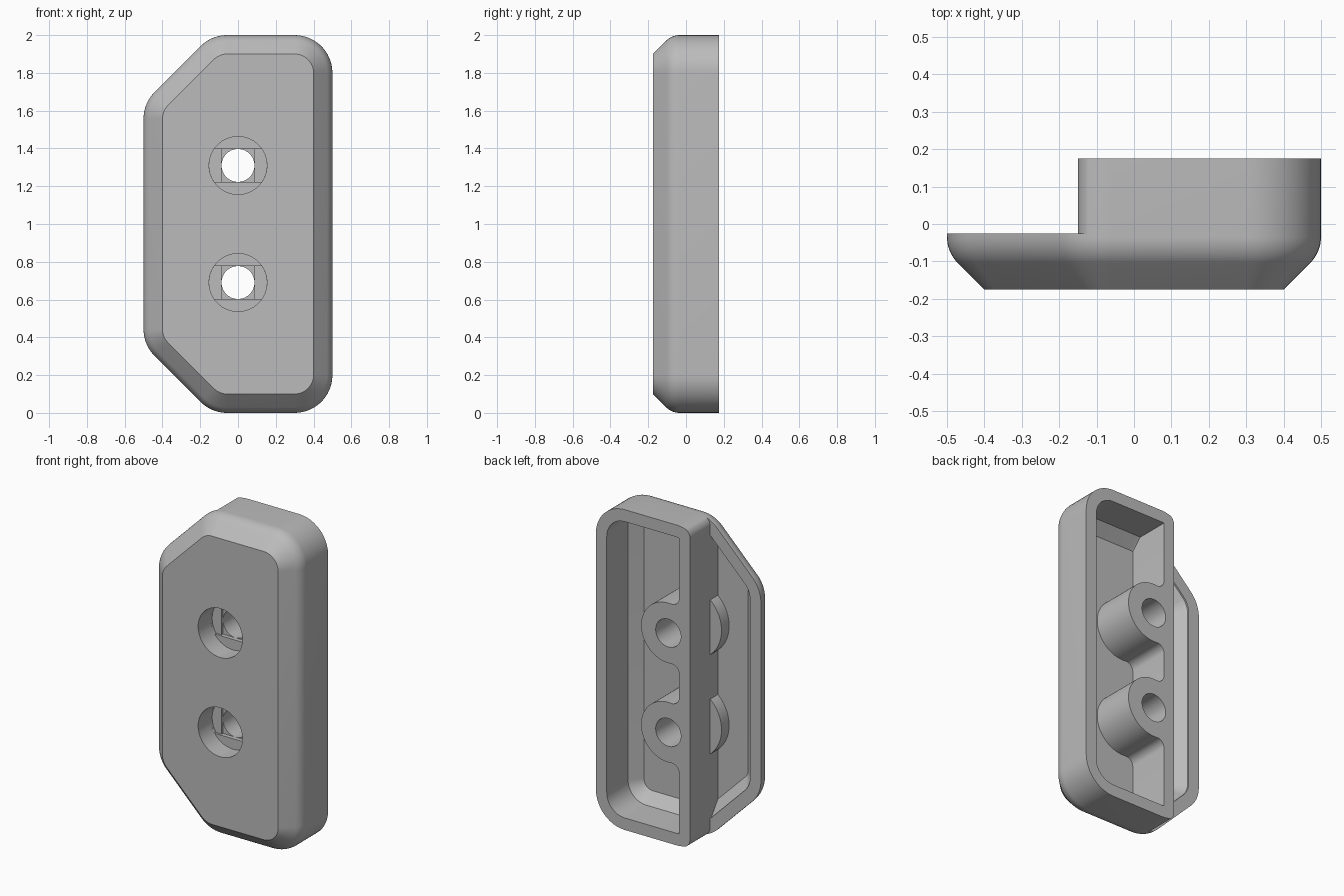
import bpy, bmesh, math
from mathutils import Vector

cube = bpy.data.objects.get("Cube")
if cube:
    bpy.data.objects.remove(cube, do_unlink=True)

grey = bpy.data.materials.new("plain grey")
grey.use_nodes = True
grey.diffuse_color = (0.5, 0.5, 0.5, 1)
grey.node_tree.nodes["Principled BSDF"].inputs["Base Color"].default_value = (0.5, 0.5, 0.5, 1)

HOLES = (0.69, 1.31)      # heights of the two screw holes
WALL, STEP, BACK = 0.075, -0.15, 0.175
RIM = -0.025              # depth of the low rim on the stepped side
BORE, HEAD = 0.0875, 0.153


def arc(cx, cz, r, start, sweep, n):
    return [(cx + r * math.cos(start + sweep * i / n),
             cz + r * math.sin(start + sweep * i / n)) for i in range(n + 1)]


def outline(inset):
    """Plate outline with two cut corners, all rounded, moved inward by inset."""
    r, cut = 0.2, 0.36
    corners = [Vector(c) for c in ((0.5, 0), (0.5, 2), (-0.5 + cut, 2),
                                   (-0.5, 2 - cut), (-0.5, cut), (-0.5 + cut, 0))]
    pts = []
    for i, p in enumerate(corners):
        d1 = (p - corners[i - 1]).normalized()
        d2 = (corners[(i + 1) % len(corners)] - p).normalized()
        turn = d1.angle(d2)
        c = p - d1 * r * math.tan(turn / 2) + Vector((-d1.y, d1.x)) * r
        pts += arc(c.x, c.y, r - inset, math.atan2(-d1.x, d1.y), turn, 12)
    return pts


def loft(name, rings, clip=None):
    """Join (y, points) rings into a solid; clip = (x, side to remove)."""
    bm = bmesh.new()
    loops = [[bm.verts.new((x, y, z)) for x, z in pts] for y, pts in rings]
    for a, b in zip(loops, loops[1:]):
        for i in range(len(a)):
            bm.faces.new((a[i - 1], a[i], b[i], b[i - 1]))
    bm.faces.new(loops[0])
    bm.faces.new(loops[-1])
    if clip:
        bmesh.ops.bisect_plane(bm, geom=bm.verts[:] + bm.edges[:] + bm.faces[:],
                               plane_co=(clip[0], 0, 0), plane_no=(clip[1], 0, 0),
                               clear_outer=True)
        bmesh.ops.holes_fill(bm, edges=[e for e in bm.edges if e.is_boundary], sides=0)
    bmesh.ops.recalc_face_normals(bm, faces=bm.faces[:])
    mesh = bpy.data.meshes.new(name)
    bm.to_mesh(mesh)
    bm.free()
    mesh.materials.append(grey)
    obj = bpy.data.objects.new(name, mesh)
    bpy.context.collection.objects.link(obj)
    return obj


def prism(name, pts, y0, y1):
    return loft(name, [(y0, pts), (y1, pts)])


def subtract(target, cutter):
    cutter.hide_render = True
    mod = target.modifiers.new("cut", "BOOLEAN")
    mod.operation, mod.solver, mod.object = "DIFFERENCE", "EXACT", cutter
    bpy.ops.object.select_all(action="DESELECT")
    bpy.context.view_layer.objects.active = target
    target.select_set(True)
    bpy.ops.object.modifier_apply(modifier=mod.name)
    bpy.data.objects.remove(cutter, do_unlink=True)


def disc(z, r):
    return arc(0, z, r, 0, math.tau, 64)[:-1]


# Outer body: flat front, bevel, rounded shoulder, straight sides
shoulder = [(-0.034 - 0.1 * math.sin(a), 0.1 - 0.1 * math.cos(a))
            for a in (math.pi / 4 * (1 - i / 8) for i in range(9))]
body = loft("housing", [(y, outline(i)) for y, i in
                        [(-BACK, 0.1)] + shoulder + [(BACK, 0)]])

# Step: the side with the cut corners is lower, with rounded ends on the tall part
f = 0.06
edge = (arc(STEP + f, 2 - f, f, math.pi / 2, math.pi / 2, 8)
        + arc(STEP + f, f, f, math.pi, math.pi / 2, 8))
subtract(body, prism("step_cutter", [(-0.7, 2.1), (STEP + f, 2.1)] + edge
                     + [(STEP + f, -0.1), (-0.7, -0.1)], RIM, 0.3))


# Hollows, each leaving a wall, a bevelled floor and screw bosses
def hollow(name, top, clip):
    return loft(name, [(-0.1, outline(0.14)), (-0.035, outline(WALL)),
                       (top, outline(WALL))], clip)


def boss(z):
    """Round boss blended into the dividing wall."""
    r, g = 0.1875, 0.05
    cx = g - WALL
    cz = math.sqrt((r + g) ** 2 - cx ** 2)
    a = math.atan2(cz, cx)
    half = [(-0.2, cz)] + arc(cx, cz, g, math.pi, a, 8)
    half += arc(0, 0, r, a, -a, 24)[1:]
    return [(x, z + h) for x, h in half] + [(x, z - h) for x, h in half[-2::-1]]


deep = hollow("deep_hollow", 0.25, (-WALL, -1))
shallow = hollow("shallow_hollow", 0.05, (STEP, 1))
for z in HOLES:
    subtract(deep, prism("boss_cutter", boss(z), -0.3, 0.4))
    subtract(shallow, prism("collar_cutter", disc(z, HEAD + WALL), -0.3, 0.3))
subtract(body, deep)
subtract(body, shallow)

# Screw holes: head recess, slotted layer, square layer, through bore
for z in HOLES:
    a = math.asin(BORE / HEAD)
    slot = arc(0, z, HEAD, -a, 2 * a, 8) + arc(0, z, HEAD, math.pi - a, 2 * a, 8)
    square = [(sx * BORE, z + sz * BORE) for sx, sz in ((-1, -1), (1, -1), (1, 1), (-1, 1))]
    subtract(body, prism("head_cutter", disc(z, HEAD), -0.3, -0.05))
    subtract(body, prism("slot_cutter", slot, -0.1, -0.037))
    subtract(body, prism("square_cutter", square, -0.1, -0.024))
    subtract(body, prism("bore_cutter", disc(z, BORE - 0.0005), -0.3, 0.3))

bpy.ops.object.select_all(action="DESELECT")
body.select_set(True)
bpy.context.view_layer.objects.active = body
bpy.ops.object.shade_smooth_by_angle(angle=math.radians(25))
